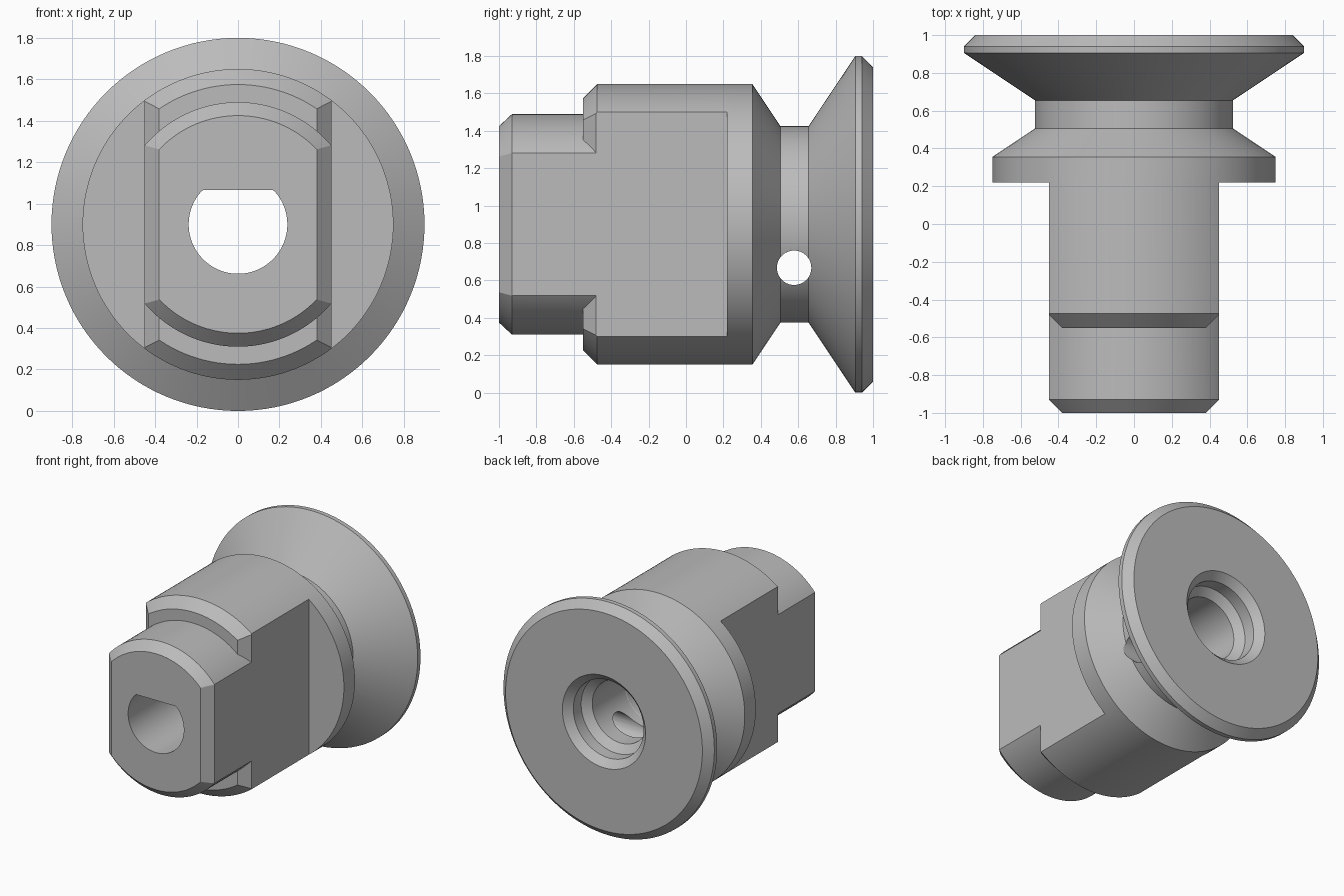
import bpy, bmesh, math
from mathutils import Matrix, Vector

if "Cube" in bpy.data.objects:
    bpy.data.objects.remove(bpy.data.objects["Cube"], do_unlink=True)

CENTRE_Z = 0.9
FLAT = 0.45      # half width across the flats
CH = 0.07        # chamfer size

steel = bpy.data.materials.new("plain grey")
steel.use_nodes = True
grey = (0.5, 0.5, 0.5, 1)
steel.diffuse_color = grey
steel.node_tree.nodes["Principled BSDF"].inputs["Base Color"].default_value = grey


def make(name, bm):
    bmesh.ops.remove_doubles(bm, verts=bm.verts, dist=1e-5)
    bmesh.ops.recalc_face_normals(bm, faces=bm.faces)
    mesh = bpy.data.meshes.new(name)
    bm.to_mesh(mesh)
    bm.free()
    mesh.materials.append(steel)
    ob = bpy.data.objects.new(name, mesh)
    bpy.context.collection.objects.link(ob)
    return ob


def turned(name, profile, edit=None):
    """Solid of revolution about the y axis from (y, radius) points."""
    bm = bmesh.new()
    points = [(profile[0][0], 0)] + profile + [(profile[-1][0], 0)]
    verts = [bm.verts.new((r, y, 0)) for y, r in points]
    edges = [bm.edges.new(pair) for pair in zip(verts, verts[1:])]
    bmesh.ops.spin(bm, geom=verts + edges, cent=(0, 0, 0), axis=(0, 1, 0),
                   angle=math.tau, steps=128)
    bmesh.ops.remove_doubles(bm, verts=bm.verts, dist=1e-5)
    if edit:
        edit(bm)
    bmesh.ops.translate(bm, verts=bm.verts, vec=(0, 0, CENTRE_Z))
    return make(name, bm)


def flat_slab(front, back):
    """Tall slab with chamfered front corners."""
    bm = bmesh.new()
    half = [(FLAT - CH, front), (FLAT, front + CH), (FLAT, back)]
    outline = half + [(-x, y) for x, y in reversed(half)]
    face = bm.faces.new([bm.verts.new((x, y, -1)) for x, y in outline])
    top = bmesh.ops.extrude_face_region(bm, geom=[face])["geom"]
    bmesh.ops.translate(bm, vec=(0, 0, 4),
                        verts=[v for v in top if isinstance(v, bmesh.types.BMVert)])
    return make("slab_cutter", bm)


def combine(ob, other, operation):
    mod = ob.modifiers.new(operation, "BOOLEAN")
    mod.object, mod.operation, mod.solver = other, operation, "EXACT"
    bpy.context.view_layer.objects.active = ob
    bpy.ops.object.modifier_apply(modifier=mod.name)
    bpy.data.objects.remove(other, do_unlink=True)


# Flanged back with a waist groove
body = turned("spindle_body", [(0.22, 0.75), (0.355, 0.75), (0.505, 0.525), (0.655, 0.525),
                               (0.905, 0.9), (0.94, 0.9), (1, 0.84)])

# Two-flat shank and narrower nose
shank = turned("shank", [(-0.55, 0.675), (-0.475, 0.75), (0.3, 0.75)])
combine(shank, flat_slab(-0.55, 0.29), "INTERSECT")
nose = turned("nose", [(-1, 0.525), (-1 + CH, 0.59), (0.3, 0.59)])
combine(nose, flat_slab(-1, 0.29), "INTERSECT")
combine(shank, nose, "UNION")
combine(body, shank, "UNION")


# D-shaped bore opening into a round stepped socket at the back
def flatten_top(bm):
    for v in bm.verts:
        if v.co.y < 0.402:
            v.co.z = min(v.co.z, 0.165)


bore = turned("bore_cutter", [(-1.1, 0.238), (0.4, 0.238), (0.404, 0.24), (0.8, 0.24),
                              (0.85, 0.3), (0.945, 0.3), (1.01, 0.365)], flatten_top)
combine(body, bore, "DIFFERENCE")

# Cross hole through the waist
bm = bmesh.new()
bmesh.ops.create_cone(bm, segments=48, radius1=0.092, radius2=0.092, depth=3, cap_ends=True,
                      matrix=Matrix.Translation(Vector((0, 0.578, 0.668)))
                      @ Matrix.Rotation(math.pi / 2, 4, "Y"))
combine(body, make("cross_hole_cutter", bm), "DIFFERENCE")

# Smooth curved faces, crisp edges
bpy.ops.object.select_all(action="DESELECT")
body.select_set(True)
bpy.context.view_layer.objects.active = body
bpy.ops.object.shade_smooth_by_angle(angle=math.radians(25))
